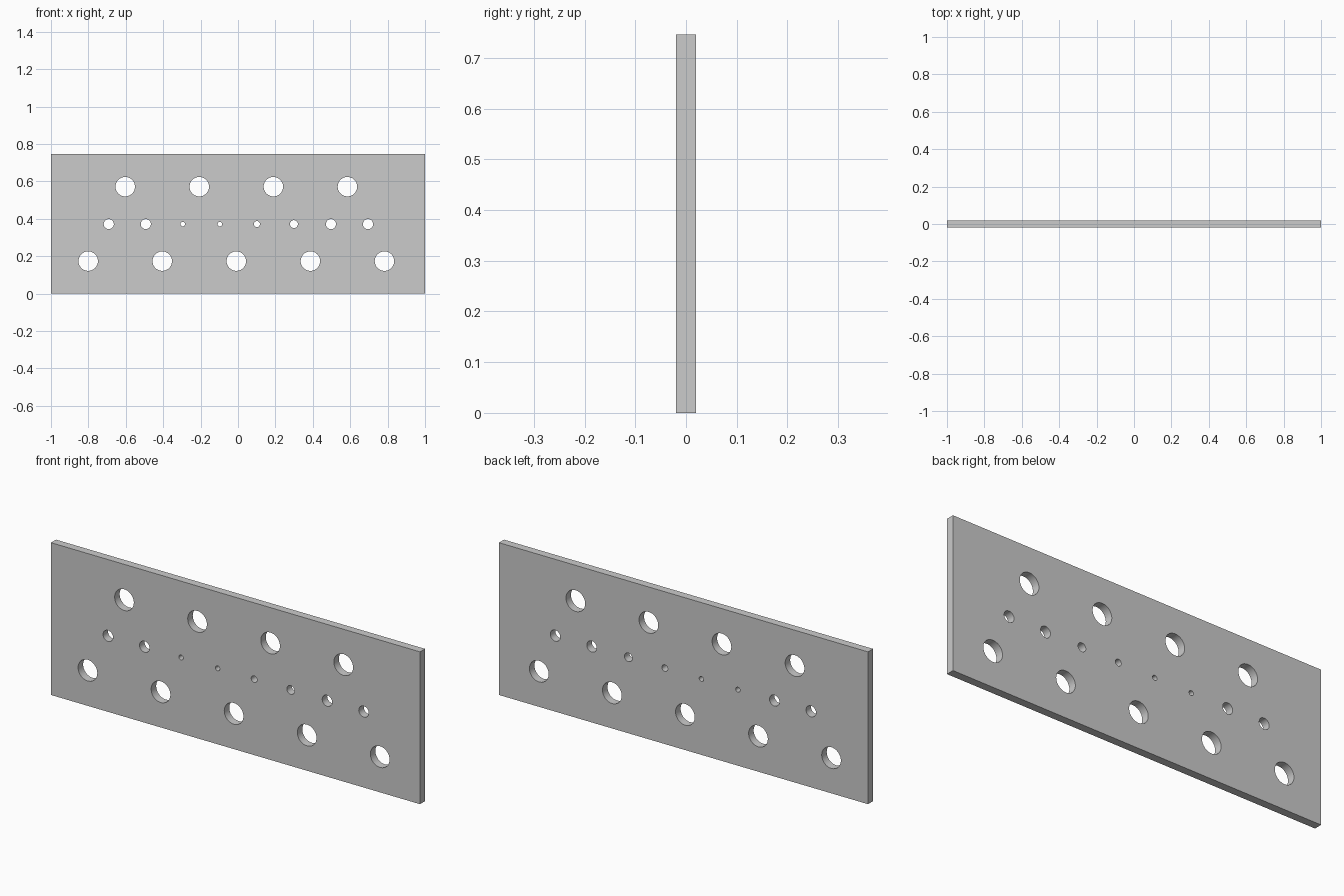
import bpy, bmesh, math

if "Cube" in bpy.data.objects:
    bpy.data.objects.remove(bpy.data.objects["Cube"])

WIDTH, HEIGHT, THICK = 2.0, 0.746, 0.039
PITCH = 0.198

curve = bpy.data.curves.new("drilled_plate", 'CURVE')
curve.dimensions = '2D'
curve.fill_mode = 'BOTH'
curve.extrude = THICK / 2


def add_loop(points):
    s = curve.splines.new('POLY')
    s.points.add(len(points) - 1)
    for p, (x, z) in zip(s.points, points):
        p.co = (x, z, 0, 1)
    s.use_cyclic_u = True


def add_hole(x, z, r, sides=48):
    add_loop([(x + r * math.cos(math.tau * i / sides),
               z + r * math.sin(math.tau * i / sides)) for i in range(sides)])


# Plate outline
w = WIDTH / 2
add_loop([(-w, 0), (w, 0), (w, HEIGHT), (-w, HEIGHT)])

# Two staggered rows of large holes
for i in range(5):
    add_hole(-0.801 + 2 * PITCH * i, 0.174, 0.052)
for i in range(4):
    add_hole(-0.603 + 2 * PITCH * i, 0.572, 0.052)

# Middle row of small holes with graded sizes
for i, r in enumerate((0.027, 0.027, 0.012, 0.012, 0.016, 0.021, 0.027, 0.027)):
    add_hole(-0.691 + PITCH * i, 0.372, r)

# Stand the plate up and turn it into a welded mesh
plate = bpy.data.objects.new("drilled_plate", curve)
bpy.context.collection.objects.link(plate)
plate.rotation_euler = (math.pi / 2, 0, 0)
bpy.context.view_layer.objects.active = plate
plate.select_set(True)
bpy.ops.object.convert(target='MESH')
bpy.ops.object.transform_apply(location=False, rotation=True, scale=False)

bm = bmesh.new()
bm.from_mesh(plate.data)
bmesh.ops.remove_doubles(bm, verts=bm.verts, dist=1e-5)
bmesh.ops.recalc_face_normals(bm, faces=bm.faces)
bm.to_mesh(plate.data)
bm.free()
bpy.ops.object.shade_smooth_by_angle(angle=math.radians(30))
